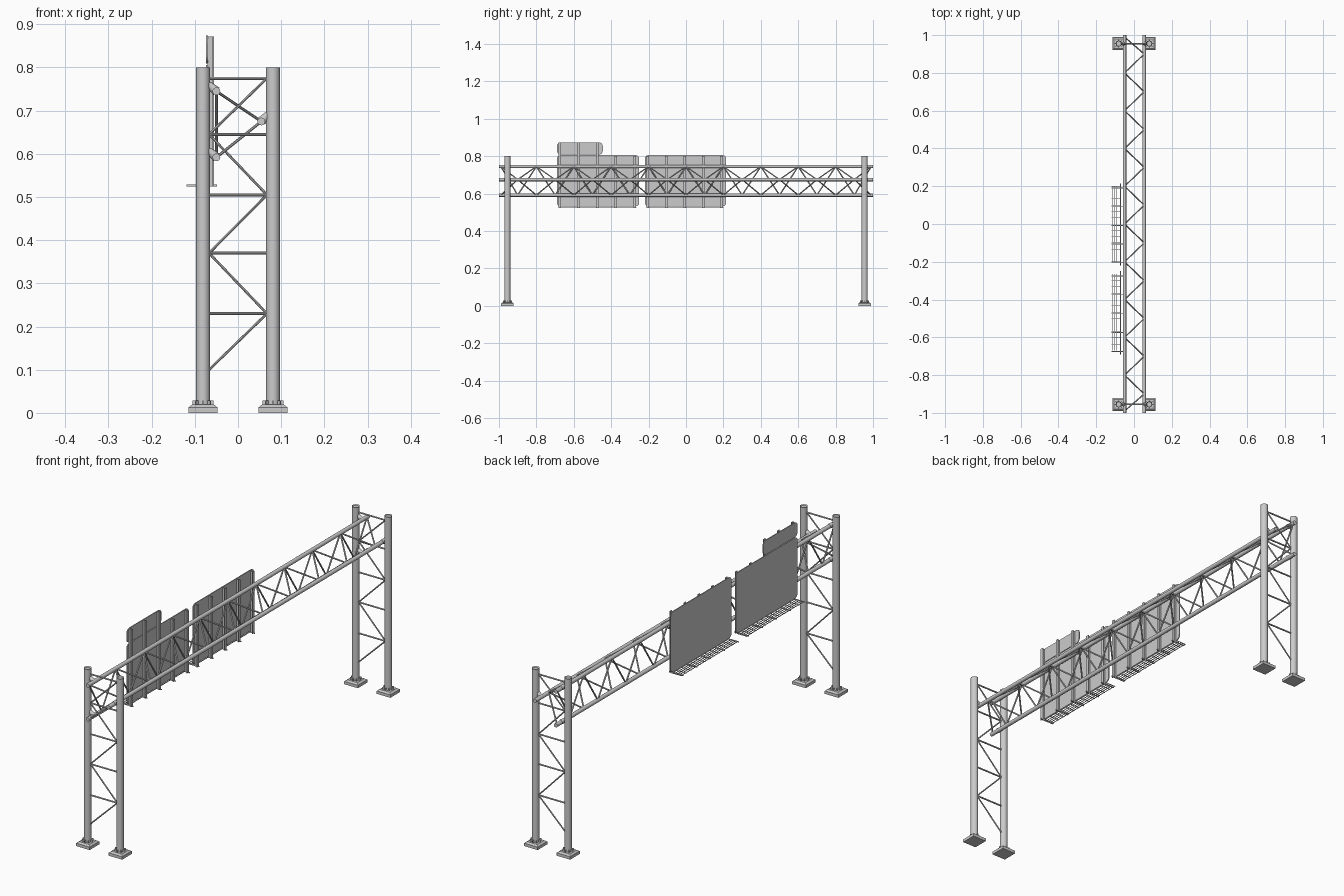
import bpy, bmesh, math
from mathutils import Vector, Matrix

if "Cube" in bpy.data.objects:
    bpy.data.objects.remove(bpy.data.objects["Cube"], do_unlink=True)

steel = bpy.data.materials.new("galvanised grey")
steel.use_nodes = True
GREY = (0.6, 0.6, 0.6, 1)
steel.diffuse_color = GREY
steel.node_tree.nodes["Principled BSDF"].inputs["Base Color"].default_value = GREY


def finish(name, bm, smooth=False):
    mesh = bpy.data.meshes.new(name)
    bmesh.ops.recalc_face_normals(bm, faces=bm.faces)
    bm.to_mesh(mesh)
    bm.free()
    mesh.materials.append(steel)
    obj = bpy.data.objects.new(name, mesh)
    bpy.context.collection.objects.link(obj)
    if smooth:
        bpy.ops.object.select_all(action='DESELECT')
        obj.select_set(True)
        bpy.context.view_layer.objects.active = obj
        bpy.ops.object.shade_smooth_by_angle(angle=math.radians(40))
    return obj


def tube(bm, a, b, r, sides=8, r2=None):
    a, b = Vector(a), Vector(b)
    d = b - a
    mat = Matrix.Translation((a + b) / 2) @ d.to_track_quat('Z', 'Y').to_matrix().to_4x4()
    bmesh.ops.create_cone(bm, cap_ends=True, segments=sides, radius1=r,
                          radius2=r if r2 is None else r2, depth=d.length, matrix=mat)


def box(bm, centre, size, turn=0):
    mat = Matrix.Translation(centre) @ Matrix.Rotation(turn, 4, 'Z') @ Matrix.Diagonal((*size, 1))
    bmesh.ops.create_cube(bm, size=1, matrix=mat)


POST_X, POST_Y, POST_R = 0.081, 0.955, 0.016
UPPER, LOWER, REAR = (-0.05, 0.745), (-0.05, 0.592), (0.054, 0.675)
LEVELS = [0.10, 0.23, 0.37, 0.505, 0.645, 0.775]

for end, y in (("front", -POST_Y), ("back", POST_Y)):
    for side, x in (("right", -POST_X), ("left", POST_X)):
        # Round post with a recessed cap
        bm = bmesh.new()
        tube(bm, (x, y, 0.012), (x, y, 0.80), POST_R, 24)
        cap = max(bm.faces, key=lambda f: f.calc_center_median().z)
        bmesh.ops.inset_individual(bm, faces=[cap], thickness=0.003, depth=-0.004)
        finish(f"{end}_{side}_post", bm, True)

        # Footing with a tapered top and radial gussets
        bm = bmesh.new()
        box(bm, (x, y, 0.0065), (0.068, 0.068, 0.013))
        cone = Matrix.Translation((x, y, 0.016)) @ Matrix.Rotation(math.pi / 4, 4, 'Z')
        bmesh.ops.create_cone(bm, cap_ends=True, segments=4, radius1=0.047,
                              radius2=0.036, depth=0.006, matrix=cone)
        for k in range(4):
            box(bm, (x, y, 0.022), (0.048, 0.003, 0.014), k * math.pi / 4)
        finish(f"{end}_{side}_footing", bm)

    # Ladder bracing between the two posts
    bm = bmesh.new()
    inner = POST_X - POST_R + 0.002
    for z in LEVELS[1:]:
        tube(bm, (-inner, y, z), (inner, y, z), 0.0035)
    for k, (z0, z1) in enumerate(zip(LEVELS, LEVELS[1:])):
        s = -1 if k % 2 == 0 else 1
        tube(bm, (s * inner, y, z0), (-s * inner, y, z1), 0.003)
    finish(f"{end}_bracing", bm, True)

    # Brackets fixing the truss chords to the posts
    bm = bmesh.new()
    for x, z in (UPPER, LOWER, REAR):
        px = math.copysign(POST_X - 0.012, x)
        tube(bm, (px, y, z + 0.016), (x, y, z), 0.008, 12, 0.011)
    finish(f"{end}_chord_brackets", bm, True)

# Three long chords of the triangular truss
for name, (x, z) in (("upper", UPPER), ("lower", LOWER), ("rear", REAR)):
    bm = bmesh.new()
    tube(bm, (x, -1, z), (x, 1, z), 0.009, 16)
    finish(f"{name}_chord", bm, True)


# Zigzag webs on each face of the truss
def web(name, start, other):
    bm = bmesh.new()
    for k in range(20):
        p, q = (start, other) if k % 2 == 0 else (other, start)
        y0 = max(-0.99, -1 + k * 0.1)
        y1 = min(0.99, -0.9 + k * 0.1)
        tube(bm, (p[0], y0, p[1]), (q[0], y1, q[1]), 0.0035)
    finish(name, bm, True)


web("top_web", UPPER, REAR)
web("bottom_web", LOWER, REAR)
web("side_web", UPPER, LOWER)


# Rounded sign sheet in the yz plane
def sheet(name, y0, y1, z0, z1, r=0.02, x=-0.074, thick=0.004):
    bm = bmesh.new()
    verts = []
    corners = ((y1 - r, z1 - r), (y0 + r, z1 - r), (y0 + r, z0 + r), (y1 - r, z0 + r))
    for k, (cy, cz) in enumerate(corners):
        for s in range(6):
            a = (k + s / 5) * math.pi / 2
            verts.append(bm.verts.new((x, cy + r * math.cos(a), cz + r * math.sin(a))))
    face = bm.faces.new(verts)
    out = bmesh.ops.extrude_face_region(bm, geom=[face])
    moved = [v for v in out["geom"] if isinstance(v, bmesh.types.BMVert)]
    bmesh.ops.translate(bm, verts=moved, vec=(thick, 0, 0))
    finish(name, bm)


sheet("front_sign", -0.69, -0.25, 0.532, 0.806)
sheet("back_sign", -0.22, 0.215, 0.532, 0.806)
sheet("top_tab_sign", -0.69, -0.445, 0.809, 0.874)

for name, first, last, tall in (("front", -0.675, -0.275, 3), ("back", -0.205, 0.19, 0)):
    # Upright T-shaped stiffeners behind the sheet
    bm = bmesh.new()
    for k in range(5):
        y = first + (last - first) * k / 4
        top = 0.872 if k < tall else 0.802
        mid, h = (top + 0.524) / 2, top - 0.524
        box(bm, (-0.064, y, mid), (0.013, 0.004, h))
        box(bm, (-0.0575, y, mid), (0.003, 0.014, h))
        box(bm, (-0.084, y, 0.5265), (0.07, 0.004, 0.004))
    finish(f"{name}_sign_stiffeners", bm)

    # Open grating walkway under the sign
    bm = bmesh.new()
    lo, hi = first + 0.005, last + 0.01
    for k in range(5):
        box(bm, (-0.115 + k * 0.011, (lo + hi) / 2, 0.528), (0.002, hi - lo, 0.003))
    for k in range(13):
        box(bm, (-0.094, lo + (hi - lo) * k / 12, 0.528), (0.05, 0.002, 0.002))
    finish(f"{name}_walkway_grating", bm)
